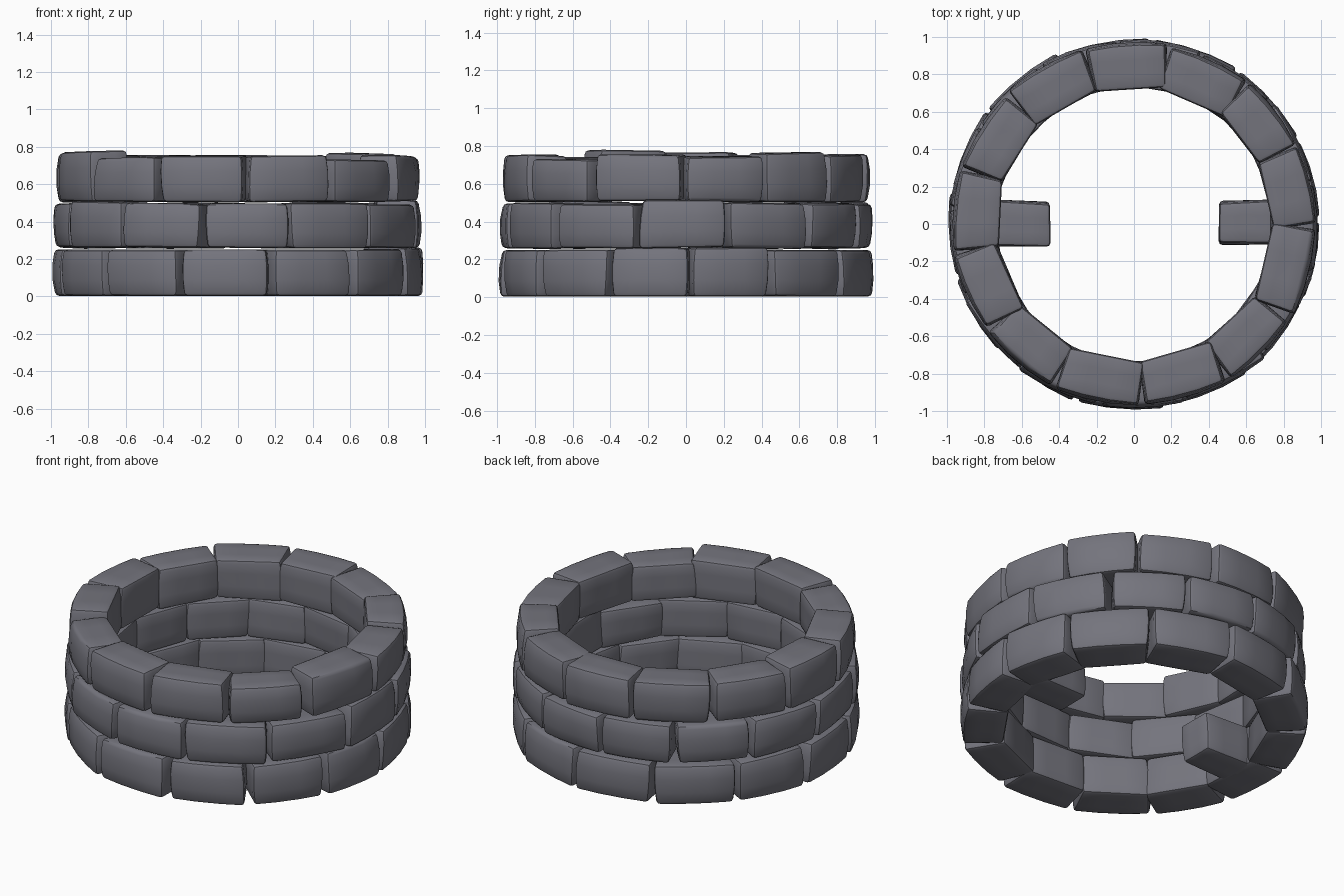
import bpy, bmesh, math, random
from mathutils import Vector, Matrix

if "Cube" in bpy.data.objects:
    bpy.data.objects.remove(bpy.data.objects["Cube"])

random.seed(4)

stone_mat = bpy.data.materials.new("slate grey")
stone_mat.diffuse_color = (0.175, 0.175, 0.205, 1)
stone_mat.use_nodes = True
stone_mat.node_tree.nodes["Principled BSDF"].inputs["Base Color"].default_value = stone_mat.diffuse_color


def stone(name, angle, inner, outer, width, z0, z1, taper=0.88, bulge=0.02):
    """Worn block: local x is radial, local y runs along the wall."""
    bm = bmesh.new()
    bmesh.ops.create_cube(bm, size=2)
    # small random shift for each of the eight corners
    shift = {}
    for sx in (0, 1):
        for sy in (0, 1):
            for sz in (0, 1):
                shift[sx, sy, sz] = Vector((random.uniform(-.008, .008),
                                            random.uniform(-.012, .012),
                                            random.uniform(-.008, .004)))
    bmesh.ops.subdivide_edges(bm, edges=bm.edges[:], cuts=2, use_grid_fill=True)
    for v in bm.verts:
        u, t, w = v.co
        k = (u + 1) / 2
        offset = Vector()
        for (sx, sy, sz), s in shift.items():
            weight = 1
            for c, side in ((u, sx), (t, sy), (w, sz)):
                weight *= (1 + c) / 2 if side else (1 - c) / 2
            offset += s * weight
        if z0 < 0.01:
            offset.z = max(offset.z, 0)
        x = inner + (outer - inner) * k
        y = t * width / 2 * (taper + (1 - taper) * k)
        z = z0 + (z1 - z0) * (w + 1) / 2
        # rounded outer face and slightly swollen ends
        if u > 0.9:
            x += bulge * (1 - t * t) * (1.1 - 0.4 * w * w)
            x -= 0.008 * abs(w) ** 3
        if abs(t) > 0.9:
            y += math.copysign(0.008 * (1 - w * w), t)
        v.co = Vector((x, y, z)) + offset
    bm.normal_update()
    rims = [e for e in bm.edges if e.calc_face_angle(0) > 0.8]
    bmesh.ops.bevel(bm, geom=rims, offset=0.02, segments=2,
                    profile=0.5, affect='EDGES', clamp_overlap=True)
    # slight uneven turn about the block's own middle, then place in the ring
    mid = Vector(((inner + outer) / 2, 0, 0))
    turn = Matrix.Rotation(math.radians(random.uniform(-2, 2)), 4, 'Z')
    place = Matrix.Rotation(math.radians(angle), 4, 'Z')
    bm.transform(place @ Matrix.Translation(mid) @ turn @ Matrix.Translation(-mid))
    bmesh.ops.recalc_face_normals(bm, faces=bm.faces[:])
    for f in bm.faces:
        f.smooth = True
    me = bpy.data.meshes.new(name)
    bm.to_mesh(me)
    bm.free()
    me.set_sharp_from_angle(angle=math.radians(38))
    me.materials.append(stone_mat)
    ob = bpy.data.objects.new(name, me)
    bpy.context.collection.objects.link(ob)
    return ob


def course(name, angles, inner, outer, z0, z1, special):
    """Ring of blocks; each one fills the gap between its neighbours."""
    n = len(angles)
    for i, a in enumerate(angles):
        before = (a - angles[i - 1]) % 360
        after = (angles[(i + 1) % n] - a) % 360
        centre = a + (after - before) / 4
        span = math.radians((before + after) / 2)
        stone(f"{name}_stone_{i + 1}", centre, inner, outer,
              span * outer * 0.925, z0, special.get(a, z1))


# Three staggered courses (block angles, then blocks with an unusual top)
course("bottom", [-177, -150, -122, -94, -65, -38, -12, 14, 41, 70, 99, 128, 156],
       0.73, 0.968, 0.003, 0.25, {-12: 0.26, 14: 0.262})
course("middle", [-171, -143, -115, -88, -59, -30, -1, 28, 55, 82, 108, 134, 161],
       0.73, 0.962, 0.262, 0.5, {-1: 0.52, -30: 0.49, -143: 0.51})
course("top", [-158, -130, -103, -72, -45, -17, 15, 37, 65, 92, 120, 148, 176],
       0.722, 0.948, 0.508, 0.755,
       {-158: 0.778, -130: 0.745, -45: 0.732, 15: 0.745, 37: 0.768, 176: 0.765})

# Two low blocks jutting into the ring
for side, angle in (("right", 1), ("left", 180)):
    stone(f"{side}_inner_stone", angle, 0.45, 0.8, 0.235, 0.003, 0.25,
          taper=0.95, bulge=0.0)
